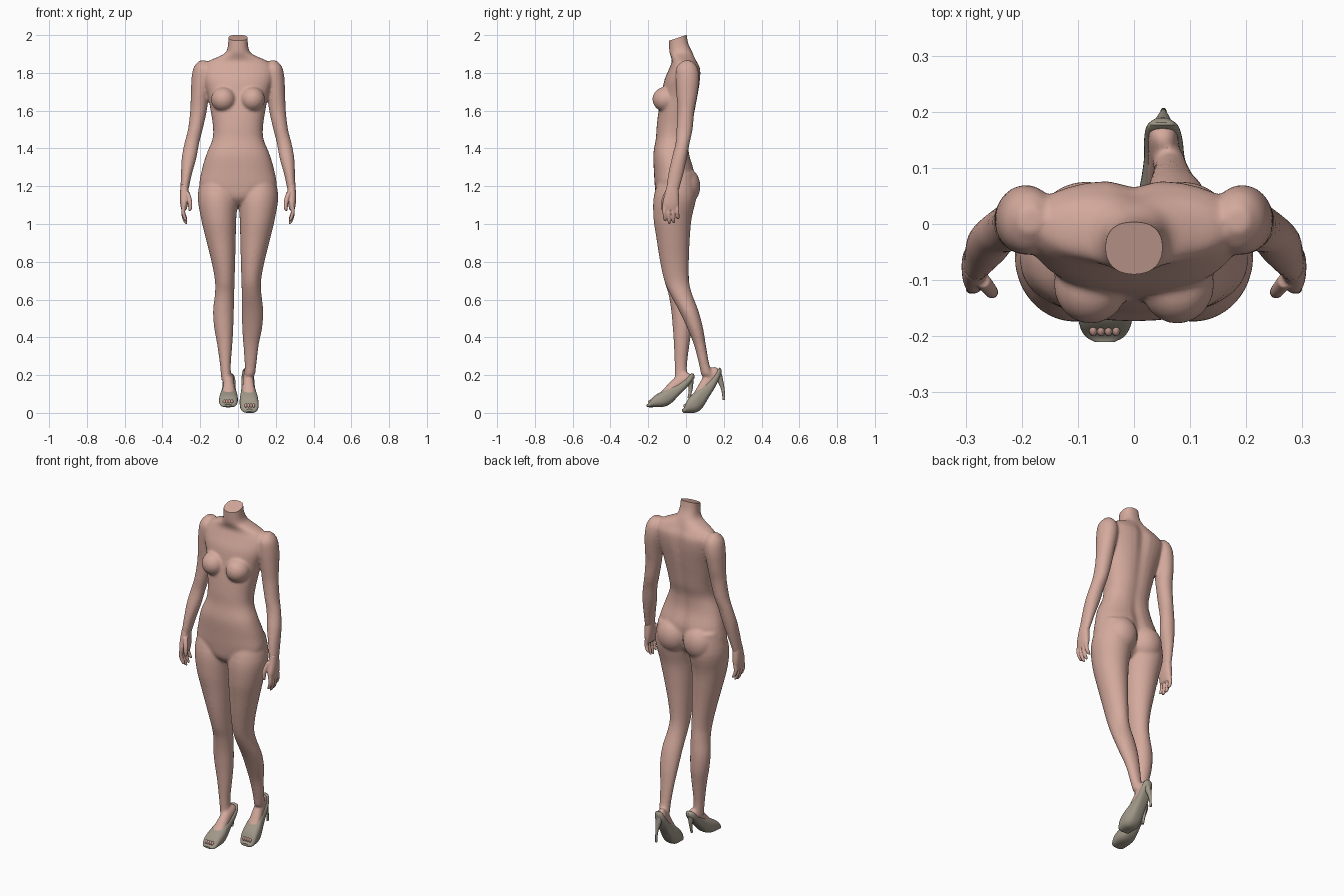
import bpy, bmesh, math
from mathutils import Vector, Matrix

cube = bpy.data.objects.get("Cube")
if cube:
    bpy.data.objects.remove(cube, do_unlink=True)


def material(name, colour):
    mat = bpy.data.materials.new(name)
    mat.use_nodes = True
    mat.diffuse_color = (*colour, 1)
    mat.node_tree.nodes["Principled BSDF"].inputs["Base Color"].default_value = (*colour, 1)
    return mat


skin = material("warm skin", (0.66, 0.40, 0.335))
taupe = material("taupe leather", (0.35, 0.315, 0.25))


def spline(rows, steps):
    """Smooth the rows of section bounds into a denser list."""
    result = []
    for i in range(len(rows) - 1):
        before, start = rows[max(i - 1, 0)], rows[i]
        end, after = rows[i + 1], rows[min(i + 2, len(rows) - 1)]
        for k in range(steps):
            t = k / steps
            result.append([0.5 * (2 * b + (c - a) * t + (2 * a - 5 * b + 4 * c - d) * t * t
                                  + (3 * b - a - 3 * c + d) * t ** 3)
                           for a, b, c, d in zip(before, start, end, after)])
    return result + [list(rows[-1])]


def loft(bm, rows, axis="z", side=1, power=2.0, groove=0.0, steps=4, sides=32):
    """Rows are (position, low a, high a, low b, high b): the a and b axes are x, y or x, z."""
    rings = []
    for pos, a0, a1, b0, b1 in spline(rows, steps):
        ring = []
        for k in range(sides):
            angle = math.tau * k / sides
            c, s = math.cos(angle), math.sin(angle)
            a = (a0 + a1) / 2 + (a1 - a0) / 2 * math.copysign(abs(c) ** (2 / power), c)
            b = (b0 + b1) / 2 + (b1 - b0) / 2 * math.copysign(abs(s) ** (2 / power), s)
            if s > 0:
                b -= groove * ((a1 - a0) / 0.4) ** 2 * math.exp(-(a / 0.03) ** 2)
            co = (a * side, b, pos) if axis == "z" else (a * side, pos, b)
            ring.append(bm.verts.new(co))
        rings.append(ring)
    for low, high in zip(rings, rings[1:]):
        for k in range(sides):
            n = (k + 1) % sides
            bm.faces.new((low[k], low[n], high[n], high[k]))
    bm.faces.new(rings[0])
    bm.faces.new(rings[-1])


def ball(bm, centre, radii):
    matrix = Matrix.Translation(centre) @ Matrix.Diagonal((*radii, 1))
    bmesh.ops.create_uvsphere(bm, u_segments=24, v_segments=16, radius=1, matrix=matrix)


def finish(name, bm, mat, voxel=0, smoothing=0, cut=None):
    """Make an object, optionally fused into one skin and trimmed by a plane."""
    bmesh.ops.recalc_face_normals(bm, faces=bm.faces)
    mesh = bpy.data.meshes.new(name)
    bm.to_mesh(mesh)
    bm.free()
    obj = bpy.data.objects.new(name, mesh)
    bpy.context.collection.objects.link(obj)
    if voxel:
        remesh = obj.modifiers.new("fuse", "REMESH")
        remesh.mode = "VOXEL"
        remesh.voxel_size = voxel
        smooth = obj.modifiers.new("soften", "SMOOTH")
        smooth.factor, smooth.iterations = 0.5, smoothing
        graph = bpy.context.evaluated_depsgraph_get()
        fused = bpy.data.meshes.new_from_object(obj.evaluated_get(graph))
        obj.modifiers.clear()
        obj.data = fused
    if cut:
        bm = bmesh.new()
        bm.from_mesh(obj.data)
        geom = bm.verts[:] + bm.edges[:] + bm.faces[:]
        bmesh.ops.bisect_plane(bm, geom=geom, plane_co=cut[0], plane_no=cut[1], clear_outer=True)
        bmesh.ops.holes_fill(bm, edges=[e for e in bm.edges if e.is_boundary], sides=0)
        bm.to_mesh(obj.data)
        bm.free()
    obj.data.materials.clear()
    obj.data.materials.append(mat)
    bpy.ops.object.select_all(action="DESELECT")
    obj.select_set(True)
    bpy.context.view_layer.objects.active = obj
    bpy.ops.object.shade_smooth_by_angle(angle=math.radians(40))
    return obj


# Torso and neck: height, half width, front, back
torso = [(1.10, .06, -.12, -.02), (1.14, .13, -.155, .02), (1.2, .2, -.165, .04),
         (1.28, .193, -.17, .045), (1.37, .167, -.173, .02), (1.45, .135, -.16, .018),
         (1.52, .133, -.155, .035), (1.6, .145, -.145, .05), (1.68, .16, -.13, .065),
         (1.76, .185, -.115, .077), (1.82, .19, -.09, .078), (1.86, .16, -.075, .06),
         (1.885, .105, -.08, .047), (1.91, .064, -.088, .035), (1.96, .052, -.09, .012),
         (2.04, .052, -.09, 0)]
body = bmesh.new()
loft(body, [(z, -w, w, f, b) for z, w, f, b in torso], power=2.3, groove=.016)

# Legs share a thigh; the right shin is upright, the left one trails
thigh = [(1.27, .03, .19, -.13, .04), (1.15, .002, .213, -.17, .055), (1.03, .009, .196, -.172, .03),
         (.92, .012, .17, -.156, .02), (.8, .015, .14, -.137, .015), (.7, .018, .122, -.115, .016)]
right_shin = [(.63, .02, .122, -.093, .022), (.54, .022, .132, -.078, .03), (.45, .025, .126, -.07, .03),
              (.36, .03, .11, -.064, .018), (.25, .038, .095, -.06, .005), (.17, .034, .088, -.06, .01)]
left_shin = [(.63, .02, .124, -.085, .032), (.54, .02, .134, -.036, .066), (.45, .022, .128, .006, .09),
             (.36, .028, .11, .042, .105), (.26, .035, .098, .068, .123), (.2, .033, .09, .08, .145)]
loft(body, thigh + right_shin, side=-1)
loft(body, thigh + left_shin)

# Arms, breasts and buttocks
arm = [(1.865, .165, .205, -.015, .03), (1.83, .14, .234, -.05, .06), (1.77, .14, .246, -.055, .07),
       (1.68, .155, .25, -.05, .06), (1.6, .165, .253, -.045, .045), (1.5, .187, .265, -.05, .035),
       (1.43, .205, .283, -.055, .02), (1.35, .22, .298, -.075, .005), (1.26, .245, .302, -.095, -.015),
       (1.17, .264, .306, -.108, -.04)]
for side in (-1, 1):
    loft(body, arm, side=side)
    ball(body, (side * .077, -.108, 1.66), (.066, .07, .066))
    ball(body, (side * .085, -.005, 1.2), (.09, .081, .1))

# Feet and shoes: position, half width, sole, shoe top, foot top
foot_rows = [(-.21, .018, .035, .045, .04), (-.198, .037, .03, .052, .045), (-.17, .048, .03, .088, .075),
             (-.12, .049, .032, .118, .125), (-.08, .042, .05, .14, .168), (-.04, .036, .09, .158, .2),
             (0, .034, .13, .185, .215), (.03, .027, .165, .21, .2), (.045, .01, .185, .2, .19)]
right_heel = [(.08, .042, .054, .008, .022), (.13, .04, .056, .014, .036), (.185, .024, .072, -.005, .04)]
left_heel = [(.068, .047, .058, .194, .207), (.13, .045, .06, .184, .204), (.205, .029, .073, .145, .19)]


def build_foot(name, side, toe_x, heel_x, y_shift, y_scale, z_shift, z_scale, heel):
    place_y = lambda y: (y + .21) * y_scale + y_shift
    place_z = lambda z: (z - .03) * z_scale + z_shift
    shoe, foot = [], []
    for y, w, sole, top, instep in foot_rows:
        x = toe_x + (heel_x - toe_x) * (y + .21) / .255
        shoe.append((place_y(y), x - w, x + w, place_z(sole), place_z(top)))
        foot.append((place_y(y), x - w * .8, x + w * .8, place_z(sole + .012), place_z(instep)))
    loft(body, foot[1:-1], axis="y", side=side)
    bm = bmesh.new()
    loft(bm, shoe, axis="y", side=side, power=2.6)
    finish(name + "_shoe", bm, taupe)
    bm = bmesh.new()
    loft(bm, heel, side=side, sides=16)
    finish(name + "_stiletto_heel", bm, taupe)
    # Toes peeping out of the front
    bm = bmesh.new()
    for i in range(4):
        x = side * (toe_x - .02 + i * .0135)
        ball(bm, (x, place_y(-.186), place_z(.058)), (.008, .014, .012))
    finish(name + "_toes", bm, skin)


build_foot("right", -1, .052, .046, -.21, 1, .03, 1, right_heel)
build_foot("left", 1, .062, .05, -.02, .82, 0, 1.33, left_heel)
finish("body", body, skin, voxel=.007, smoothing=7,
       cut=(Vector((0, 0, 2)), Vector((0, -.33, 1))))

# Hands with curled fingers and thumb
palm = [(1.21, .263, .303, -.1, -.042), (1.16, .262, .307, -.112, -.038),
        (1.11, .265, .306, -.124, -.036), (1.075, .272, .3, -.118, -.042)]
finger_lengths = (.085, .1, .095, .075)


def digit(bm, points, side):
    loft(bm, [(z, x - r, x + r, y - r, y + r) for x, y, z, r in points], side=side, sides=12)


for side, name in ((-1, "right"), (1, "left")):
    bm = bmesh.new()
    loft(bm, palm, side=side, power=2.4)
    for i, length in enumerate(finger_lengths):
        y, z = -.114 + i * .0225, 1.1
        digit(bm, [(.286, y, z, .011), (.29, y, z - length * .45, .0105),
                   (.28, y + .003, z - length * .85, .0095), (.272, y + .004, z - length, .005)], side)
    digit(bm, [(.27, -.1, 1.17, .014), (.256, -.118, 1.125, .0125),
               (.253, -.122, 1.085, .0105), (.256, -.121, 1.068, .005)], side)
    finish(name + "_hand", bm, skin, voxel=.0035, smoothing=3)
